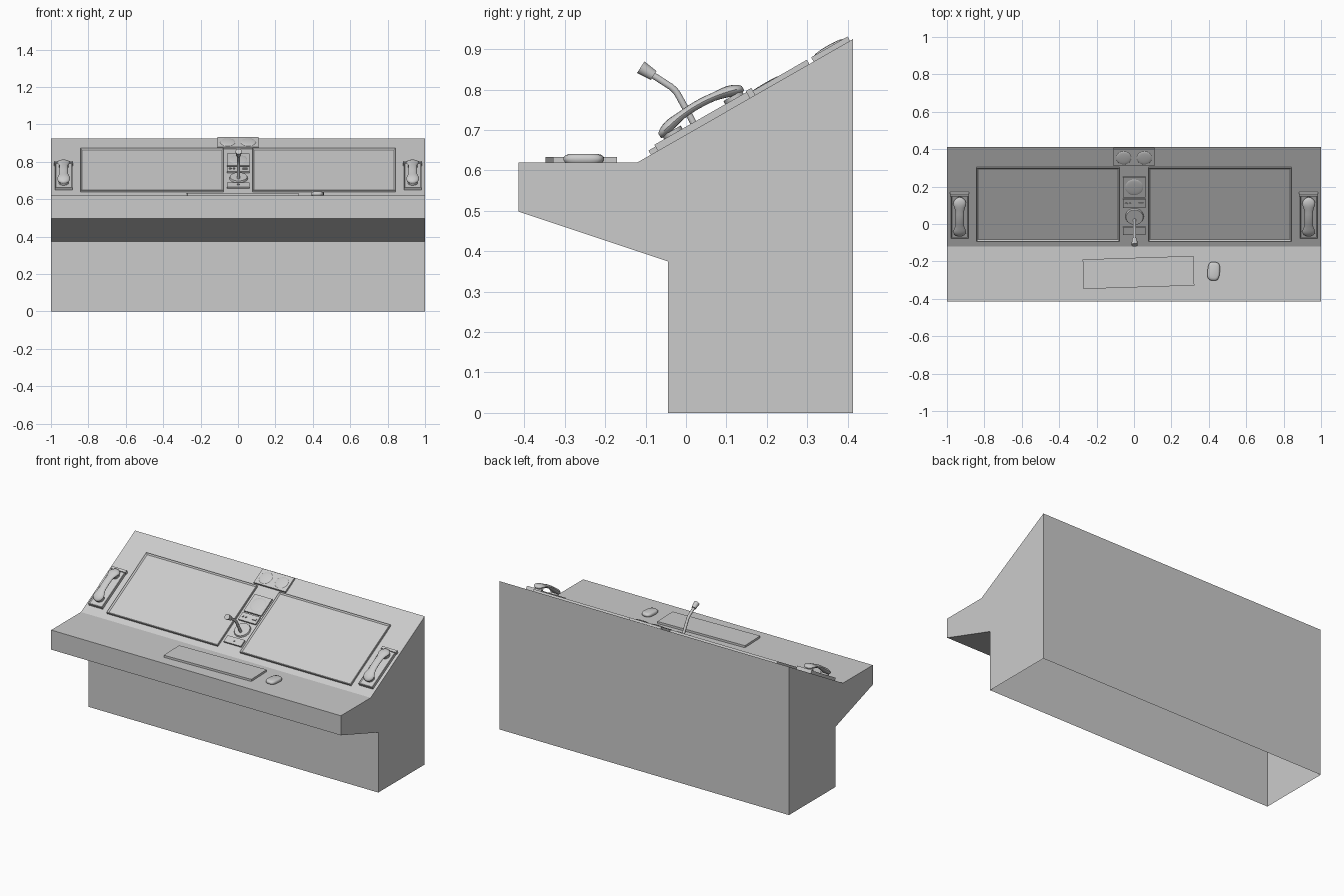
import bpy, bmesh, math
from mathutils import Matrix, Vector

if "Cube" in bpy.data.objects:
    bpy.data.objects.remove(bpy.data.objects["Cube"])

# Slope frame: local x = across, local y = up the slope, local z = out of the slope
SLOPE = Matrix.Translation((0, -0.12, 0.62)) @ Matrix.Rotation(math.radians(29.8), 4, 'X')


def make(name, bm, matrix=Matrix(), smooth=False):
    bmesh.ops.recalc_face_normals(bm, faces=bm.faces[:])
    me = bpy.data.meshes.new(name)
    bm.to_mesh(me)
    bm.free()
    ob = bpy.data.objects.new(name, me)
    bpy.context.collection.objects.link(ob)
    ob.matrix_world = matrix
    if smooth:
        bpy.ops.object.select_all(action='DESELECT')
        ob.select_set(True)
        bpy.context.view_layer.objects.active = ob
        bpy.ops.object.shade_smooth_by_angle(angle=math.radians(40))
    return ob


def box(name, x0, x1, y0, y1, z0, z1, matrix=SLOPE, inset=0, depth=0, bevel=0):
    bm = bmesh.new()
    m = Matrix.Translation(((x0 + x1) / 2, (y0 + y1) / 2, (z0 + z1) / 2))
    bmesh.ops.create_cube(bm, size=1, matrix=m @ Matrix.Diagonal((x1 - x0, y1 - y0, z1 - z0, 1)))
    if inset:
        top = max(bm.faces, key=lambda f: f.calc_center_median().z)
        bmesh.ops.inset_region(bm, faces=[top], thickness=inset)
        bmesh.ops.translate(bm, verts=top.verts[:], vec=(0, 0, -depth))
    if bevel:
        bmesh.ops.bevel(bm, geom=bm.edges[:], offset=bevel, segments=2, profile=0.5, affect='EDGES')
    return make(name, bm, matrix)


def disc(name, x, y, z, r, h, r_top=None, segs=32):
    bm = bmesh.new()
    bmesh.ops.create_cone(bm, cap_ends=True, segments=segs, radius1=r, radius2=r_top or r, depth=h,
                          matrix=Matrix.Translation((x, y, z + h / 2)))
    return make(name, bm, SLOPE, True)


def dome(name, x, y, z, r, h):
    bm = bmesh.new()
    bmesh.ops.create_uvsphere(bm, u_segments=32, v_segments=12, radius=1,
                              matrix=Matrix.Translation((x, y, z)) @ Matrix.Diagonal((r, r, h, 1)))
    return make(name, bm, SLOPE, True)


def loft(name, rings, matrix):
    bm = bmesh.new()
    loops = [[bm.verts.new(p) for p in r] for r in rings]
    n = len(loops[0])
    for a, b in zip(loops, loops[1:]):
        for i in range(n):
            bm.faces.new((a[i], a[(i + 1) % n], b[(i + 1) % n], b[i]))
    bm.faces.new(loops[0])
    bm.faces.new(loops[-1])
    return make(name, bm, matrix, True)


# Console body: extruded side profile, open underneath
profile = [(-0.045, 0), (-0.045, 0.375), (-0.414, 0.498), (-0.414, 0.62),
           (-0.12, 0.62), (0.413, 0.925), (0.413, 0)]
bm = bmesh.new()
left = [bm.verts.new((-1, y, z)) for y, z in profile]
right = [bm.verts.new((1, y, z)) for y, z in profile]
for i in range(len(profile) - 1):
    bm.faces.new((left[i], left[i + 1], right[i + 1], right[i]))
bm.faces.new(left)
bm.faces.new(right)
make("console_body", bm)

# Two framed screens
for side, x0, x1 in (("left", -0.842, -0.077), ("right", 0.077, 0.842)):
    box(f"screen_{side}", x0, x1, 0.038, 0.49, -0.002, 0.012, inset=0.012, depth=0.007)

# Top plate with two round lenses
box("top_plate", -0.11, 0.11, 0.502, 0.606, -0.002, 0.012)
for side, x in (("left", -0.055), ("right", 0.055)):
    dome(f"top_lens_{side}", x, 0.552, 0.012, 0.04, 0.005)

# Centre column: gauge, switch strip, lower plate
box("gauge_plate", -0.059, 0.061, 0.307, 0.432, -0.002, 0.01)
dome("gauge_dial", 0.001, 0.37, 0.01, 0.048, 0.004)
box("switch_strip", -0.059, 0.061, 0.243, 0.296, -0.002, 0.01)
for i, x in enumerate((-0.042, -0.022)):
    disc(f"switch_knob_{i + 1}", x, 0.27, 0.01, 0.006, 0.006, segs=12)
box("switch_slider", 0.025, 0.05, 0.264, 0.276, 0.01, 0.015)
box("lower_plate", -0.059, 0.061, 0.076, 0.122, -0.002, 0.01)
disc("lower_button", 0.001, 0.099, 0.01, 0.006, 0.004, segs=12)

# Microphone: base disc, bent stem, head
disc("microphone_base", 0.003, 0.185, -0.002, 0.05, 0.012, r_top=0.046)
cu = bpy.data.curves.new("microphone_stem", 'CURVE')
cu.dimensions = '3D'
cu.bevel_depth = 0.0085
cu.bevel_resolution = 3
cu.use_fill_caps = True
sp = cu.splines.new('POLY')
path = [(0.025, 0.705), (0.012, 0.73), (-0.02, 0.788), (-0.027, 0.798), (-0.037, 0.807), (-0.09, 0.841)]
sp.points.add(len(path) - 1)
for p, (y, z) in zip(sp.points, path):
    p.co = (0.003, y, z, 1)
bpy.context.collection.objects.link(bpy.data.objects.new("microphone_stem", cu))
a, b = Vector((0.003, -0.08, 0.835)), Vector((0.003, -0.112, 0.8555))
bm = bmesh.new()
bmesh.ops.create_cone(bm, cap_ends=True, segments=20, radius1=0.013, radius2=0.017, depth=(b - a).length)
make("microphone_head", bm, Matrix.Translation((a + b) / 2) @ (b - a).to_track_quat('Z', 'Y').to_matrix().to_4x4(), True)

# Telephones at both ends: cradle, top strip and arched handset
for side, x in (("left", -0.932), ("right", 0.934)):
    box(f"phone_base_{side}", x - 0.047, x + 0.047, 0.058, 0.33, -0.002, 0.017, inset=0.008, depth=0.004)
    box(f"phone_strip_{side}", x - 0.051, x + 0.051, 0.32, 0.336, -0.002, 0.02)
    for end, y in (("lower", 0.112), ("upper", 0.286)):
        disc(f"phone_cradle_{end}_{side}", x, y, 0.012, 0.026, 0.014, segs=20)
    rings = []
    for i in range(25):
        a = -math.pi / 2 * 0.97 + i / 24 * math.pi * 0.97
        t = math.sin(a)
        cap = max(0.0, 1 - max(0, (abs(t) - 0.72) / 0.28) ** 2) ** 0.5
        blend = min(1, max(0, (abs(t) - 0.4) / 0.3))
        w = (0.023 + 0.012 * blend) * cap
        h = (0.0105 + 0.004 * blend) * (0.3 + 0.7 * cap)
        n = 0.05 - 0.02 * t * t
        rings.append([(x + w * math.cos(k * math.pi / 8), 0.199 + 0.119 * t,
                       n + h * math.sin(k * math.pi / 8)) for k in range(16)])
    loft(f"phone_handset_{side}", rings, SLOPE)

# Keyboard and mouse on the desk
desk = lambda x, y, deg: Matrix.Translation((x, y, 0.62)) @ Matrix.Rotation(math.radians(deg), 4, 'Z')
box("keyboard", -0.296, 0.296, -0.079, 0.079, -0.002, 0.013, matrix=desk(0.024, -0.259, 1.8))
rings = []
for z, s in ((0, 0.92), (0.005, 1), (0.012, 1), (0.018, 0.9), (0.021, 0.7)):
    ring = []
    for k in range(28):
        c, q = math.cos(k * math.pi / 14), math.sin(k * math.pi / 14)
        ring.append((0.033 * s * math.copysign(abs(c) ** 0.65, c),
                     0.05 * s * math.copysign(abs(q) ** 0.65, q), z))
    rings.append(ring)
loft("mouse", rings, desk(0.426, -0.253, -5))
